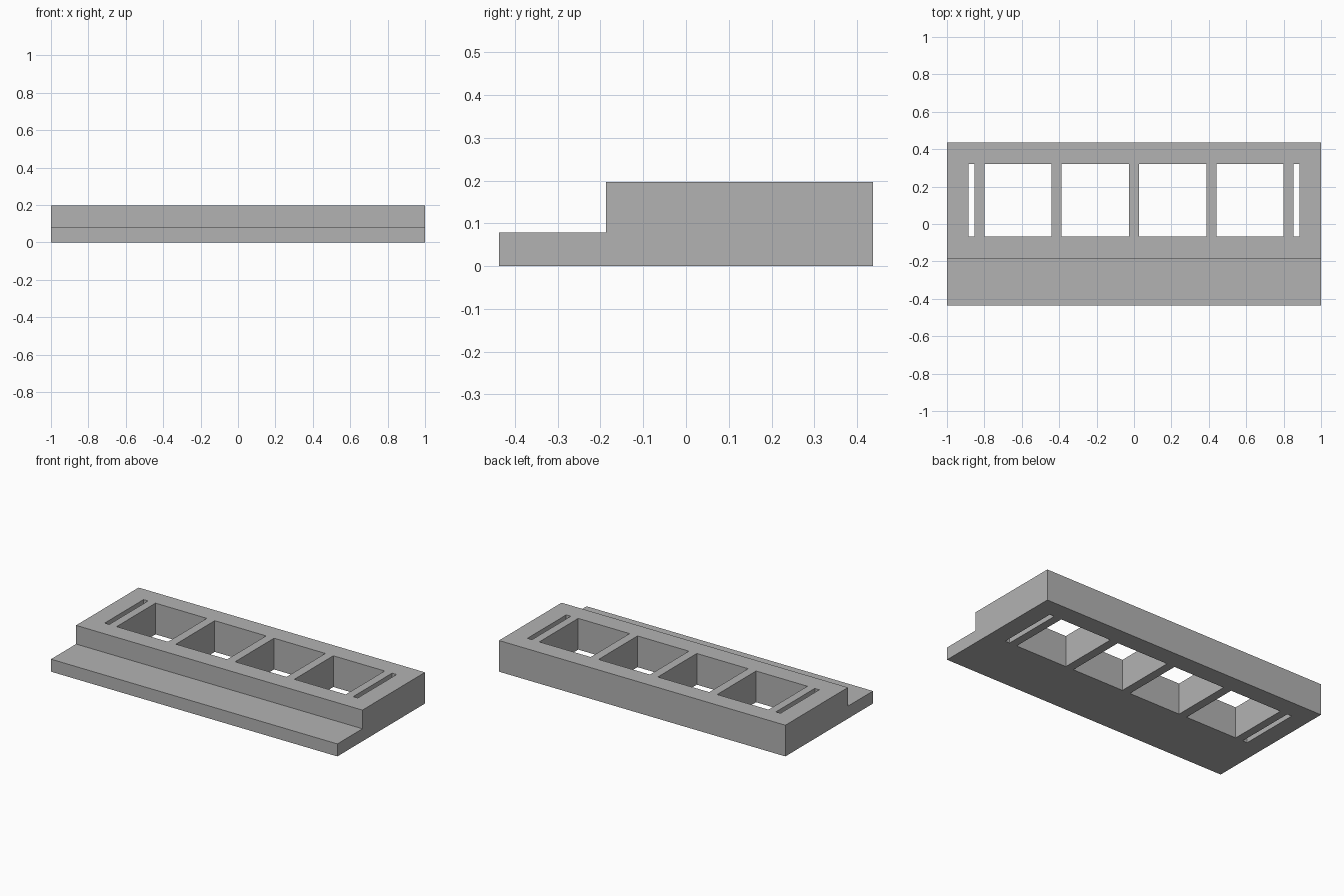
import bpy
import bmesh

cube = bpy.data.objects.get("Cube")
if cube:
    bpy.data.objects.remove(cube, do_unlink=True)

grey = bpy.data.materials.new("plain grey")
grey.use_nodes = True
colour = (0.45, 0.45, 0.45, 1)
grey.diffuse_color = colour
grey.node_tree.nodes["Principled BSDF"].inputs["Base Color"].default_value = colour


def prism(name, points, depth):
    """Extrude a closed outline along the depth vector."""
    bm = bmesh.new()
    face = bm.faces.new([bm.verts.new(p) for p in points])
    result = bmesh.ops.extrude_face_region(bm, geom=[face])
    verts = [v for v in result["geom"] if isinstance(v, bmesh.types.BMVert)]
    bmesh.ops.translate(bm, verts=verts, vec=depth)
    bmesh.ops.recalc_face_normals(bm, faces=bm.faces)
    mesh = bpy.data.meshes.new(name)
    bm.to_mesh(mesh)
    bm.free()
    mesh.materials.append(grey)
    obj = bpy.data.objects.new(name, mesh)
    bpy.context.collection.objects.link(obj)
    return obj


# Stepped body: low front ledge and taller rear block
back, step, ledge, top = 0.437, -0.187, 0.079, 0.197
outline = [(-back, 0), (back, 0), (back, top), (step, top), (step, ledge), (-back, ledge)]
body = prism("stepped_body", [(-1, y, z) for y, z in outline], (2, 0, 0))

# Four square windows and a narrow slot at each end, as (centre, width)
openings = [((i - 1.5) * 0.414, 0.359) for i in range(4)]
openings += [(side * 0.868, 0.032) for side in (-1, 1)]
front_edge, rear_edge = -0.068, 0.32

cutters = []
for centre, width in openings:
    a, b = centre - width / 2, centre + width / 2
    corners = [(a, front_edge, -0.1), (b, front_edge, -0.1),
               (b, rear_edge, -0.1), (a, rear_edge, -0.1)]
    cutter = prism("opening_cutter", corners, (0, 0, 0.5))
    cutter.hide_render = True
    cut = body.modifiers.new("opening", "BOOLEAN")
    cut.operation = "DIFFERENCE"
    cut.solver = "EXACT"
    cut.object = cutter
    cutters.append(cutter)

# Bake the cuts and remove the cutters
bpy.context.view_layer.update()
evaluated = body.evaluated_get(bpy.context.evaluated_depsgraph_get())
finished = bpy.data.meshes.new_from_object(evaluated)
body.modifiers.clear()
body.data = finished
for cutter in cutters:
    bpy.data.objects.remove(cutter, do_unlink=True)
